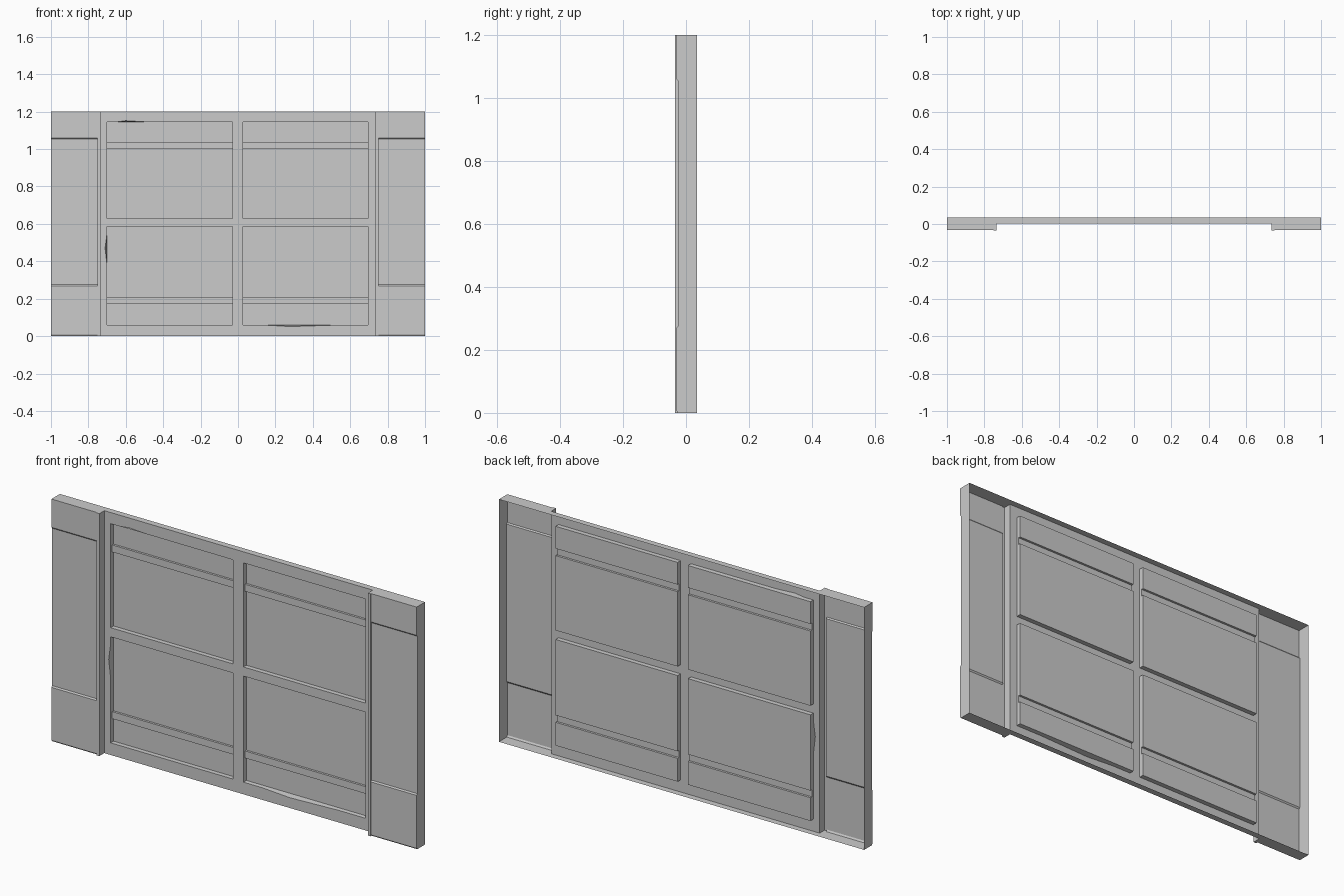
import bpy, bmesh
from mathutils import Vector

if "Cube" in bpy.data.objects:
    bpy.data.objects.remove(bpy.data.objects["Cube"])

BACK, FRAME, FLOOR, BAND = 0.035, 0.004, 0.027, 0.016   # depths of back rim, frame, panel floor, band
RAISED, RECESS, LIP = -0.031, -0.026, -0.035            # depths of the side column levels
HEIGHT, X_LIP, X_COL = 1.2, 0.735, 0.75


def face(bm, pts, direction):
    """Add a polygon whose normal points towards the given direction."""
    f = bm.faces.new([bm.verts.new(p) for p in pts])
    f.normal_update()
    if f.normal.dot(Vector(direction)) < 0:
        f.normal_flip()


def make(name, bm):
    bmesh.ops.remove_doubles(bm, verts=bm.verts, dist=1e-5)
    me = bpy.data.meshes.new(name)
    bm.to_mesh(me)
    bm.free()
    ob = bpy.data.objects.new(name, me)
    bpy.context.collection.objects.link(ob)
    return ob


def sides(x0, x1, z0, z1, chips):
    """Bottom, right, top and left rows of (x, z) points, with worn notches."""
    base = dict(bottom=[(x0, z0), (x1, z0)], right=[(x1, z0), (x1, z1)],
                top=[(x1, z1), (x0, z1)], left=[(x0, z1), (x0, z0)])
    for side, pts in chips.items():
        base[side][1:1] = pts
    return base


# openings: x range, z range, band range, worn notches
OPENINGS = [
    (-0.70, -0.03, 0.63, 1.145, (1.0, 1.035),
     {"top": [(-0.5, 1.146), (-0.6, 1.152), (-0.65, 1.145)]}),
    (0.027, 0.695, 0.63, 1.145, (1.0, 1.035), {}),
    (-0.70, -0.03, 0.06, 0.585, (0.175, 0.21),
     {"left": [(-0.70, 0.55), (-0.711, 0.47), (-0.70, 0.38)]}),
    (0.027, 0.695, 0.06, 0.585, (0.175, 0.21),
     {"bottom": [(0.13, 0.06), (0.28, 0.051), (0.40, 0.055), (0.55, 0.06)]}),
]
rows = [sides(*o[:4], o[5]) for o in OPENINGS]

# front frame with four openings
bm = bmesh.new()
outline = [(-X_LIP, 0), (X_LIP, 0), (X_LIP, HEIGHT), (-X_LIP, HEIGHT)]
loops = [outline] + [[p for row in r.values() for p in row[:-1]] for r in rows]
for loop in loops:
    vs = [bm.verts.new((x, FRAME, z)) for x, z in loop]
    for a, b in zip(vs, vs[1:] + vs[:1]):
        bm.edges.new((a, b))
bmesh.ops.triangle_fill(bm, edges=bm.edges[:], use_beauty=True, normal=(0, -1, 0))
for f in bm.faces:
    f.normal_update()
    if f.normal.y > 0:
        f.normal_flip()
# top and bottom rims of the frame
for z, d in ((0, -1), (HEIGHT, 1)):
    face(bm, [(-X_LIP, FRAME, z), (X_LIP, FRAME, z), (X_LIP, BACK, z), (-X_LIP, BACK, z)], (0, 0, d))
make("wall_frame", bm)

# recessed panels, each with a raised horizontal band
for i, ((x0, x1, z0, z1, (b0, b1), _), row) in enumerate(zip(OPENINGS, rows)):
    bm = bmesh.new()
    prof = [(FLOOR, z0), (FLOOR, b0), (BAND, b0), (BAND, b1), (FLOOR, b1), (FLOOR, z1)]
    for (ya, za), (yb, zb) in zip(prof, prof[1:]):
        face(bm, [(x0, ya, za), (x1, ya, za), (x1, yb, zb), (x0, yb, zb)],
             (0, -1, 1 if za == b1 else -1 if za == b0 else 0))
    rim = {s: [(x, FRAME, z) for x, z in pts] for s, pts in row.items()}
    face(bm, rim["bottom"] + [(x1, FLOOR, z0), (x0, FLOOR, z0)], (0, 0, 1))
    face(bm, rim["top"] + [(x0, FLOOR, z1), (x1, FLOOR, z1)], (0, 0, -1))
    face(bm, rim["left"] + [(x0, y, z) for y, z in prof], (1, 0, 0))
    face(bm, rim["right"] + [(x1, y, z) for y, z in reversed(prof)], (-1, 0, 0))
    make(f"recessed_panel_{i + 1}", bm)

# side columns: hollow shell, open at the back, mirrored
bm = bmesh.new()
prof = [(RECESS, 0), (RAISED, 0.008), (RAISED, 0.268), (RECESS, 0.275),
        (RECESS, 1.054), (RAISED, 1.06), (RAISED, HEIGHT)]
for (ya, za), (yb, zb) in zip(prof, prof[1:]):
    face(bm, [(X_COL, ya, za), (1, ya, za), (1, yb, zb), (X_COL, yb, zb)], (0, -1, 0))
# outer wall
face(bm, [(1, y, z) for y, z in prof] + [(1, BACK, HEIGHT), (1, BACK, 0)], (1, 0, 0))
# upright lip beside the frame
face(bm, [(X_COL, y, z) for y, z in prof] + [(X_COL, LIP, HEIGHT), (X_COL, LIP, 0)], (1, 0, 0))
face(bm, [(X_LIP, LIP, 0), (X_COL, LIP, 0), (X_COL, LIP, HEIGHT), (X_LIP, LIP, HEIGHT)], (0, -1, 0))
face(bm, [(X_LIP, LIP, 0), (X_LIP, FRAME, 0), (X_LIP, FRAME, HEIGHT), (X_LIP, LIP, HEIGHT)], (-1, 0, 0))
# top and bottom caps
for z, y, d in ((0, RECESS, -1), (HEIGHT, RAISED, 1)):
    face(bm, [(1, BACK, z), (1, y, z), (X_COL, y, z), (X_COL, LIP, z),
              (X_LIP, LIP, z), (X_LIP, FRAME, z), (X_LIP, BACK, z)], (0, 0, d))
column = make("side_columns", bm)
mirror = column.modifiers.new("Mirror", "MIRROR")
mirror.use_axis = (True, False, False)
mirror.use_mirror_merge = False
